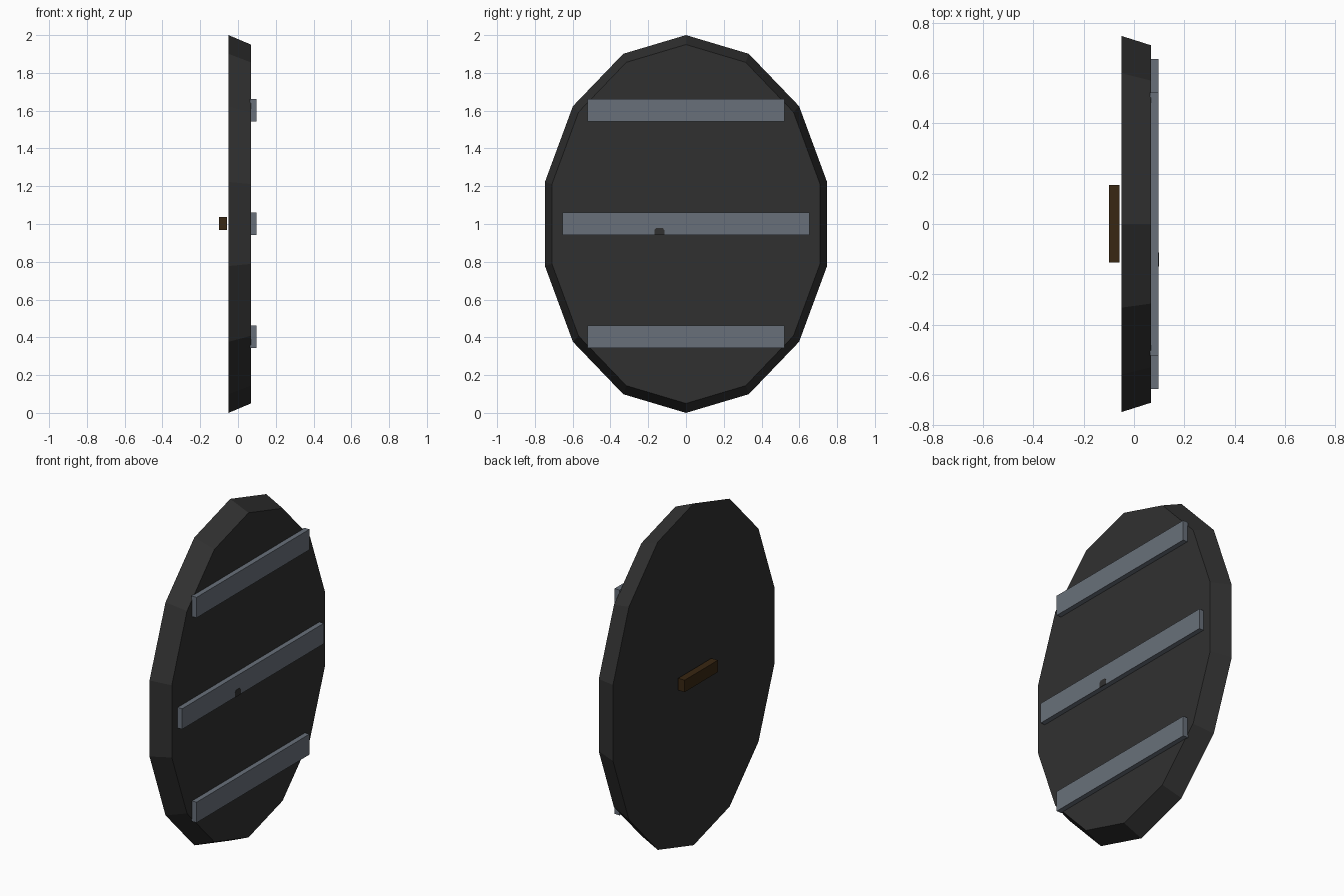
import bpy, math

if "Cube" in bpy.data.objects:
    bpy.data.objects.remove(bpy.data.objects["Cube"])


def material(name, rgb):
    m = bpy.data.materials.new(name)
    m.diffuse_color = (*rgb, 1)
    m.use_nodes = True
    m.node_tree.nodes["Principled BSDF"].inputs["Base Color"].default_value = m.diffuse_color
    return m


charcoal = material("charcoal board", (0.030, 0.030, 0.030))
steel = material("grey steel", (0.140, 0.163, 0.195))
brown = material("dark brown wood", (0.040, 0.020, 0.006))


def mesh_object(name, verts, faces, mat):
    me = bpy.data.meshes.new(name)
    me.from_pydata(verts, [], faces)
    me.materials.append(mat)
    ob = bpy.data.objects.new(name, me)
    bpy.context.collection.objects.link(ob)
    return ob


def prism(name, back, front, x0, x1, mat):
    """Solid between two (y, z) outlines, anticlockwise seen from +x."""
    n = len(back)
    verts = [(x0, y, z) for y, z in back] + [(x1, y, z) for y, z in front]
    faces = [tuple(range(n - 1, -1, -1)), tuple(range(n, 2 * n))]
    faces += [(i, (i + 1) % n, n + (i + 1) % n, n + i) for i in range(n)]
    return mesh_object(name, verts, faces, mat)


def box(name, x0, x1, y0, y1, z0, z1, mat):
    r = [(y0, z0), (y1, z0), (y1, z1), (y0, z1)]
    return prism(name, r, r, x0, x1, mat)


def oval(k):
    # 14-sided oval with a corner at the top
    a = [math.pi / 2 + i * math.tau / 14 for i in range(14)]
    return [(0.766 * k * math.cos(t), 1 + k * math.sin(t)) for t in a]


# Oval board with a tapered rim
prism("shield_board", oval(1), oval(0.95), -0.05, 0.068, charcoal)

# Metal bands across the face
for name, half, z in (("lower_band", 0.522, 0.403),
                      ("middle_band", 0.655, 1.001),
                      ("upper_band", 0.522, 1.602)):
    box(name, 0.064, 0.097, -half, half, z - 0.06, z + 0.06, steel)

# Small dark notch mark on the middle band
notch = [(-0.168, 0.941), (-0.114, 0.941), (-0.114, 0.968),
         (-0.125, 0.98), (-0.157, 0.98), (-0.168, 0.968)]
prism("band_notch", notch, notch, 0.094, 0.099, charcoal)

# Hand grip behind the board
box("grip", -0.10, -0.058, -0.152, 0.155, 0.968, 1.038, brown)
